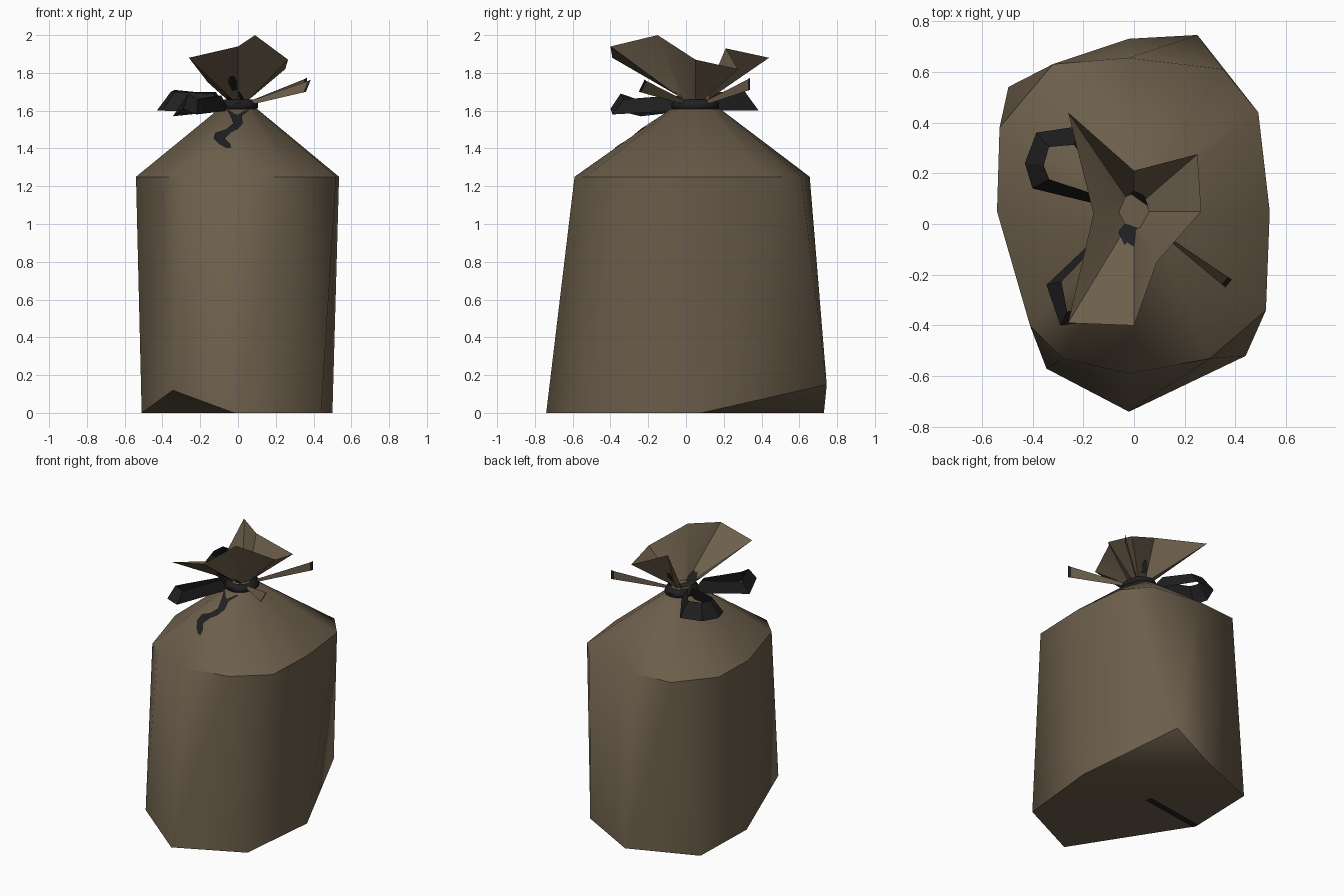
import bpy, bmesh, math
from mathutils import Vector
from mathutils.bvhtree import BVHTree

cube = bpy.data.objects.get("Cube")
if cube:
    bpy.data.objects.remove(cube, do_unlink=True)


def material(name, rgb):
    m = bpy.data.materials.new(name)
    m.use_nodes = True
    m.diffuse_color = (*rgb, 1)
    bsdf = m.node_tree.nodes["Principled BSDF"]
    bsdf.inputs["Base Color"].default_value = (*rgb, 1)
    bsdf.inputs["Roughness"].default_value = 0.9
    return m


BROWN = material("brown burlap", (0.150, 0.112, 0.070))
BLACK = material("black cord", (0.014, 0.014, 0.015))


def finish(bm, name, mat, angle=None, solid=False):
    if solid:
        bmesh.ops.recalc_face_normals(bm, faces=bm.faces[:])
    mesh = bpy.data.meshes.new(name)
    bm.to_mesh(mesh)
    bm.free()
    mesh.materials.append(mat)
    ob = bpy.data.objects.new(name, mesh)
    bpy.context.collection.objects.link(ob)
    if angle:
        bpy.ops.object.select_all(action='DESELECT')
        ob.select_set(True)
        bpy.context.view_layer.objects.active = ob
        bpy.ops.object.shade_smooth_by_angle(angle=math.radians(angle))
    return ob


def face(bm, verts):
    """Make a face, dropping repeated corners."""
    unique = list(dict.fromkeys(verts))
    if len(unique) > 2:
        bm.faces.new(unique)


def bridge(bm, low, high):
    n = len(low)
    for i in range(n):
        j = (i + 1) % n
        face(bm, (low[i], low[j], high[j], high[i]))


def ring_verts(bm, points):
    return [bm.verts.new(p) for p in points]


def ellipse_toward(points, rx, ry, z, cy=0.05):
    """Ellipse with one point in the direction of each given point."""
    out = []
    for p in points:
        a = math.atan2(p[1] - cy, p[0])
        out.append((rx * math.cos(a), cy + ry * math.sin(a), z))
    return out


# Sack body: uneven base, twelve-sided shoulder, gathered neck
BASE = [(-.02, -.74, 0), (.44, -.52, 0), (.50, .08, 0), (.25, .745, .15),
        (-.02, .73, 0), (-.495, .54, 0), (-.51, .03, 0), (-.345, -.57, .12)]
SHOULDER = [(-.02, -.59), (.30, -.53), (.52, -.34), (.535, .05),
            (.49, .44), (.35, .61), (-.02, .655), (-.32, .63),
            (-.53, .38), (-.54, .05), (-.41, -.40), (-.28, -.53)]
bm = bmesh.new()
base = ring_verts(bm, BASE)
low = [base[i] for i in (0, 1, 1, 2, 3, 3, 4, 5, 5, 6, 7, 7)]
shoulder = ring_verts(bm, [(x, y, 1.25) for x, y in SHOULDER])
neck = ring_verts(bm, ellipse_toward(SHOULDER, .10, .13, 1.61))
bridge(bm, low, shoulder)
bridge(bm, shoulder, neck)
face(bm, [base[i] for i in (6, 5, 4, 2, 1, 0)])
face(bm, (base[2], base[4], base[3]))
face(bm, (base[6], base[0], base[7]))
face(bm, neck[::-1])
body_tree = BVHTree.FromBMesh(bm)
finish(bm, "sack_body", BROWN, 50, solid=True)

# Gathered top: folded rim flaring out of the tied neck
RIM = [(0, -.40, 1.94), (.09, -.15, 2.0), (.265, .05, 1.87), (.25, .275, 1.82),
       (0, .21, 1.93), (-.26, .44, 1.88), (-.16, .04, 1.75), (-.26, -.39, 1.88)]
bm = bmesh.new()
foot = ring_verts(bm, ellipse_toward(RIM, .09, .11, 1.60))
pinch = ring_verts(bm, ellipse_toward(RIM, .06, .07, 1.66))
rim = ring_verts(bm, RIM)
bridge(bm, foot, pinch)
bridge(bm, pinch, rim)
face(bm, pinch)
top_tree = BVHTree.FromBMesh(bm)
finish(bm, "gathered_top", BROWN, 40)

# Cord wound round the neck
bm = bmesh.new()
rings = []
for r, z in ((.085, 1.60), (.105, 1.615), (.105, 1.64), (.075, 1.66)):
    rings.append(ring_verts(bm, [(r * math.cos(k * math.tau / 16),
                                  .05 + 1.2 * r * math.sin(k * math.tau / 16), z)
                                 for k in range(16)]))
for a, b in zip(rings, rings[1:]):
    bridge(bm, a, b)
finish(bm, "neck_cord", BLACK, 60)


# Ribbons: a path swept by a cross vector leaning to the loop centre
def ribbon(name, path, height, lean, mat):
    pts = [Vector(p) for p in path]
    centre = sum(pts, Vector()) / len(pts)
    bm = bmesh.new()
    pairs = []
    for p in pts:
        inward = centre - p
        inward.z = 0
        if inward.length:
            inward.normalize()
        pairs.append((bm.verts.new(p),
                      bm.verts.new(p + inward * lean + Vector((0, 0, height)))))
    for (a, b), (c, d) in zip(pairs, pairs[1:]):
        bm.faces.new((a, c, d, b))
    return finish(bm, name, mat)


ribbon("back_bow_loop", [(-.07, .06, 1.59), (-.40, .14, 1.60), (-.43, .24, 1.60),
                         (-.385, .36, 1.61), (-.22, .385, 1.60), (-.05, .12, 1.60)],
       .10, .075, BLACK)
ribbon("front_bow_loop", [(-.07, .02, 1.60), (-.345, -.24, 1.57), (-.29, -.40, 1.61),
                          (-.22, -.39, 1.58), (-.05, -.03, 1.60)],
       .08, .06, BLACK)


# Loose cord ends: tapered flat straps with a dark tip
def strap(name, start, end, lean):
    a, b = Vector(start), Vector(end)
    side = Vector((-(b - a).y, (b - a).x, 0)).normalized() * lean
    bm = bmesh.new()
    rows = []
    for t, h in ((0, .02), (.95, .06), (1, .065)):
        p = a.lerp(b, t)
        off = Vector((0, 0, h)) + side * t
        rows.append((bm.verts.new(p), bm.verts.new(p + off)))
    for i in range(2):
        f = bm.faces.new((rows[i][0], rows[i + 1][0], rows[i + 1][1], rows[i][1]))
        f.material_index = i
    finish(bm, name, BROWN).data.materials.append(BLACK)


strap("front_cord_end", (.06, .0, 1.63), (.36, -.25, 1.70), .04)
strap("back_cord_end", (.06, .10, 1.63), (.365, .34, 1.71), .0)


# Painted cord tails laid on the cloth
def painted_tail(name, tree, path, side):
    bm = bmesh.new()
    rows = []
    for x, z, w in path:
        row = []
        for dx in (-w, w):
            hit = tree.ray_cast(Vector((x + dx, side * 3, z)), Vector((0, -side, 0)))[0]
            y = hit.y if hit else side * .1
            row.append(bm.verts.new((x + dx, y + side * .006, z + .003)))
        rows.append(row)
    for (a, b), (c, d) in zip(rows, rows[1:]):
        bm.faces.new((a, b, d, c))
    finish(bm, name, BLACK)


painted_tail("front_hanging_tail", body_tree,
             [(0, 1.60, .06), (-.01, 1.57, .03), (0, 1.53, .025), (-.03, 1.50, .03),
              (-.08, 1.48, .04), (-.10, 1.45, .03), (-.07, 1.42, .03), (-.05, 1.40, .012)], -1)
painted_tail("front_upper_tail", top_tree,
             [(-.03, 1.78, .012), (-.03, 1.75, .025), (-.02, 1.71, .015),
              (-.02, 1.68, .04), (-.01, 1.65, .045)], -1)
painted_tail("back_upper_tail", top_tree,
             [(.03, 1.77, .012), (.03, 1.74, .022), (.02, 1.70, .015),
              (.02, 1.66, .035)], 1)

# Dark seam strip under the base
bm = bmesh.new()
face(bm, ring_verts(bm, [(-.50, .01, -.002), (-.50, .06, -.002),
                         (-.04, .13, -.002), (-.03, .08, -.002)]))
finish(bm, "base_seam", BLACK)
